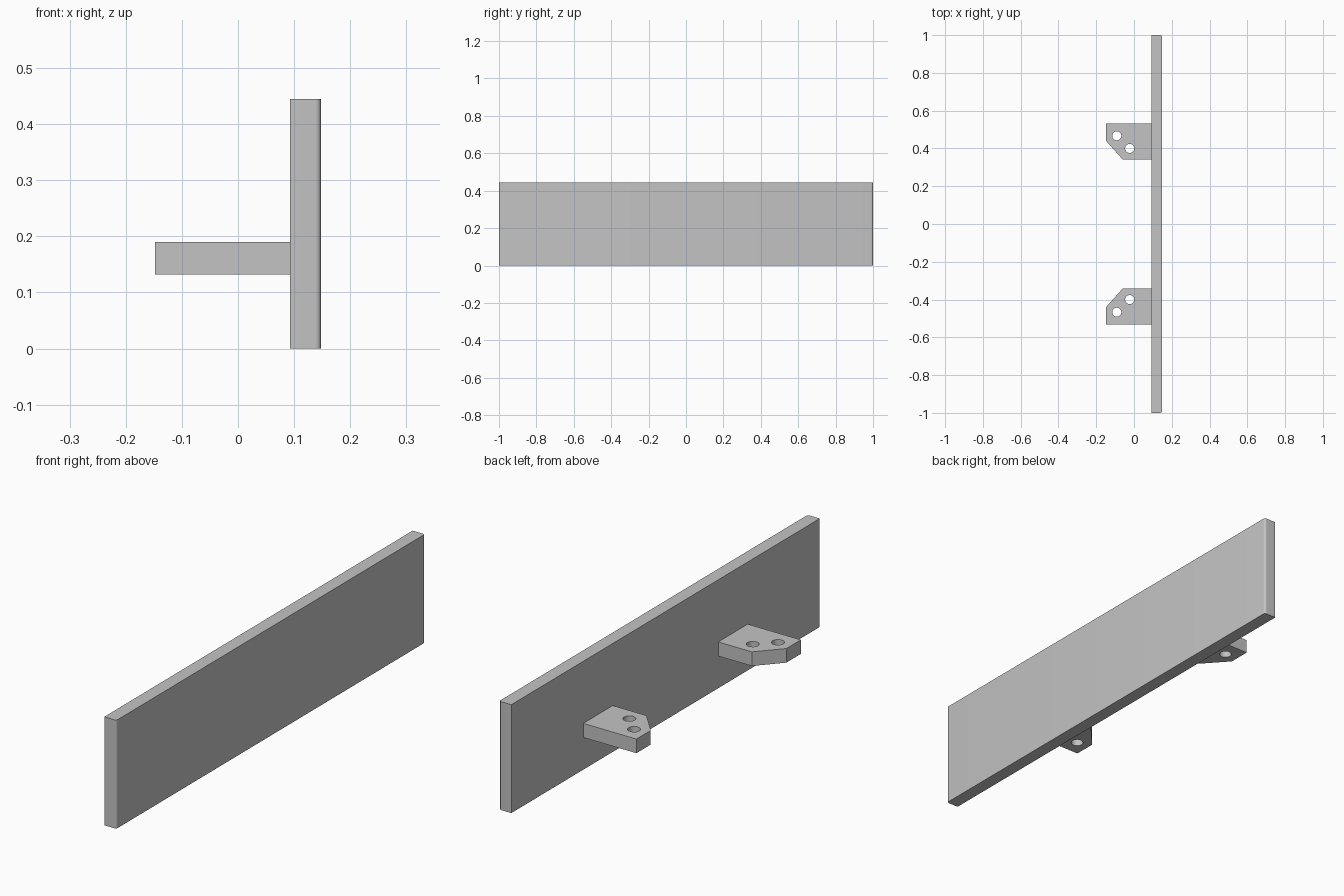
import bpy
import bmesh
import math

cube = bpy.data.objects.get("Cube")
if cube:
    bpy.data.objects.remove(cube, do_unlink=True)

# One grey for every part
GREY = (0.55, 0.55, 0.55, 1)
grey = bpy.data.materials.new("plain grey")
grey.use_nodes = True
grey.diffuse_color = GREY
grey.node_tree.nodes["Principled BSDF"].inputs["Base Color"].default_value = GREY

PANEL_BACK, PANEL_FRONT, PANEL_HEIGHT = 0.093, 0.148, 0.445


def finish(obj):
    bpy.ops.object.select_all(action="DESELECT")
    obj.select_set(True)
    bpy.context.view_layer.objects.active = obj
    if obj.type == "CURVE":
        bpy.ops.object.convert(target="MESH")
        obj = bpy.context.object
        # Weld the caps to the walls
        bm = bmesh.new()
        bm.from_mesh(obj.data)
        bmesh.ops.remove_doubles(bm, verts=bm.verts, dist=0.0001)
        bmesh.ops.recalc_face_normals(bm, faces=bm.faces)
        bm.to_mesh(obj.data)
        bm.free()
    bpy.ops.object.shade_smooth_by_angle(angle=math.radians(30))


def add_panel():
    bm = bmesh.new()
    bmesh.ops.create_cube(bm, size=1)
    bmesh.ops.scale(bm, verts=bm.verts, vec=(PANEL_FRONT - PANEL_BACK, 2, PANEL_HEIGHT))
    bmesh.ops.translate(bm, verts=bm.verts,
                        vec=((PANEL_FRONT + PANEL_BACK) / 2, 0, PANEL_HEIGHT / 2))
    # Round the two upright outer edges
    edges = [e for e in bm.edges if all(v.co.x > 0.12 for v in e.verts)
             and abs(e.verts[0].co.z - e.verts[1].co.z) > 0.1]
    bmesh.ops.bevel(bm, geom=edges, offset=0.01, segments=6, profile=0.5, affect="EDGES")
    mesh = bpy.data.meshes.new("panel")
    bm.to_mesh(mesh)
    bm.free()
    mesh.materials.append(grey)
    obj = bpy.data.objects.new("panel", mesh)
    bpy.context.collection.objects.link(obj)
    finish(obj)


def circle(cx, cy, radius, count=32):
    return [(cx + radius * math.cos(math.tau * i / count),
             cy + radius * math.sin(math.tau * i / count)) for i in range(count)]


def add_bracket(name, side):
    # Plate outline with one cut corner, and two bolt holes
    outline = [(PANEL_BACK, 0.342), (-0.06, 0.342), (-0.148, 0.44),
               (-0.148, 0.533), (PANEL_BACK, 0.533)]
    loops = [outline, circle(-0.091, 0.467, 0.024), circle(-0.023, 0.4, 0.024)]
    curve = bpy.data.curves.new(name, "CURVE")
    curve.dimensions = "2D"
    curve.fill_mode = "BOTH"
    curve.extrude = 0.029
    for loop in loops:
        spline = curve.splines.new("POLY")
        spline.points.add(len(loop) - 1)
        for point, (x, y) in zip(spline.points, loop):
            point.co = (x, y * side, 0, 1)
        spline.use_cyclic_u = True
    curve.materials.append(grey)
    obj = bpy.data.objects.new(name, curve)
    obj.location.z = 0.161
    bpy.context.collection.objects.link(obj)
    finish(obj)


add_panel()
add_bracket("rear_bracket", 1)
add_bracket("front_bracket", -1)
